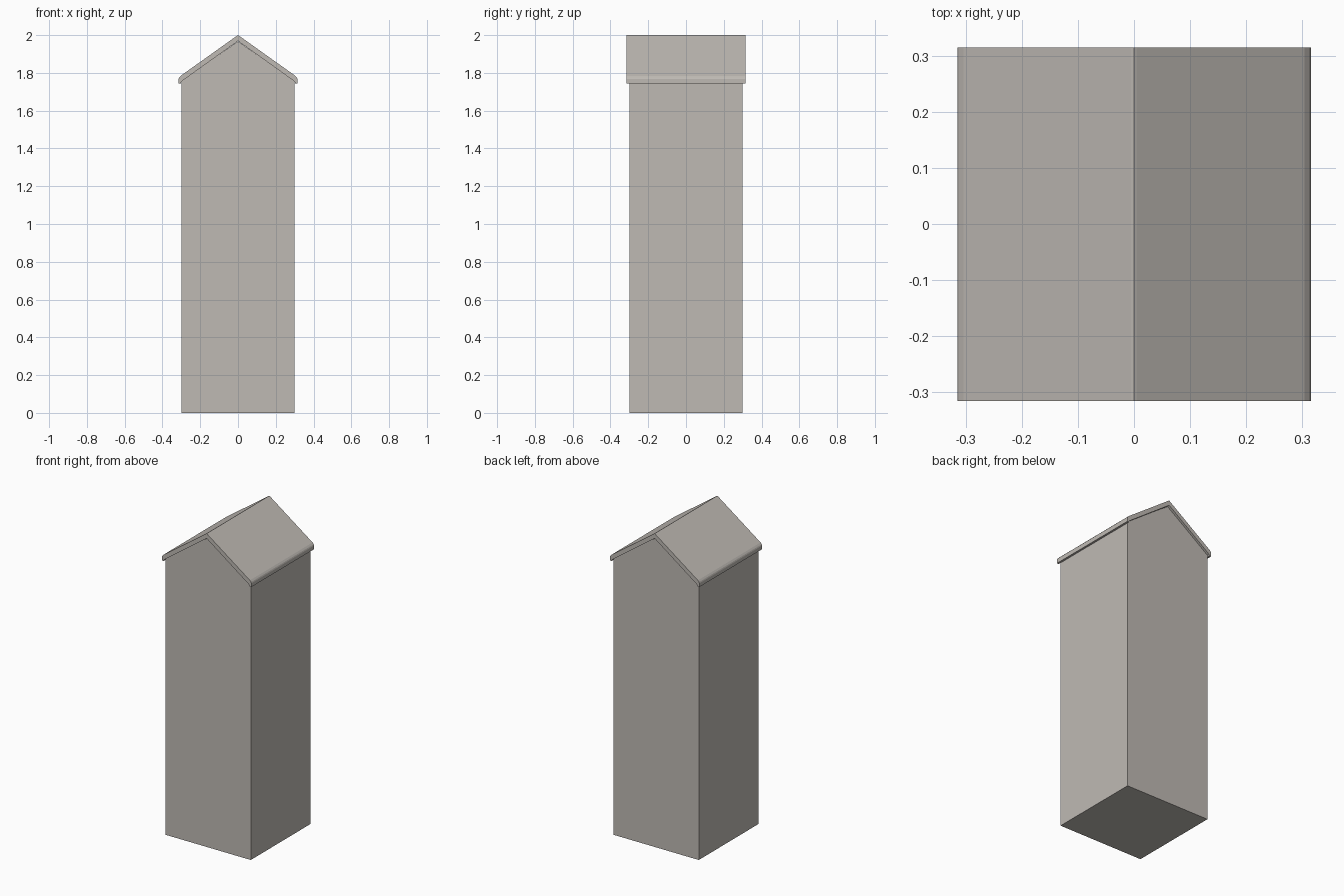
import bpy
import bmesh

cube = bpy.data.objects.get("Cube")
if cube:
    bpy.data.objects.remove(cube, do_unlink=True)

stone = bpy.data.materials.new("warm_grey_stone")
stone.use_nodes = True
colour = (0.52, 0.49, 0.455, 1)
stone.diffuse_color = colour
stone.node_tree.nodes["Principled BSDF"].inputs["Base Color"].default_value = colour


def extrude_profile(name, half_profile, depth):
    """Mirror a right-hand (x, z) outline across x = 0 and extrude it along y."""
    mirrored = [(-x, z) for x, z in reversed(half_profile) if x > 0]
    bm = bmesh.new()
    face = bm.faces.new([bm.verts.new((x, -depth / 2, z)) for x, z in half_profile + mirrored])
    new = bmesh.ops.extrude_face_region(bm, geom=[face])["geom"]
    verts = [v for v in new if isinstance(v, bmesh.types.BMVert)]
    bmesh.ops.translate(bm, verts=verts, vec=(0, depth, 0))
    bmesh.ops.recalc_face_normals(bm, faces=bm.faces)
    mesh = bpy.data.meshes.new(name)
    bm.to_mesh(mesh)
    bm.free()
    mesh.materials.append(stone)
    obj = bpy.data.objects.new(name, mesh)
    bpy.context.collection.objects.link(obj)
    return obj


# Square shaft rising into a gable at front and back
extrude_profile("tower_body", [(0.3, 0), (0.3, 1.757), (0, 1.967)], 0.6)

# Thin folded roof slab with rounded eaves and a narrow blunt ridge
extrude_profile("gable_roof", [
    (0, 1.969), (0.3, 1.754), (0.302, 1.745), (0.315, 1.745),
    (0.315, 1.768), (0.312, 1.775), (0.304, 1.784), (0.005, 1.997), (0, 2)], 0.63)
